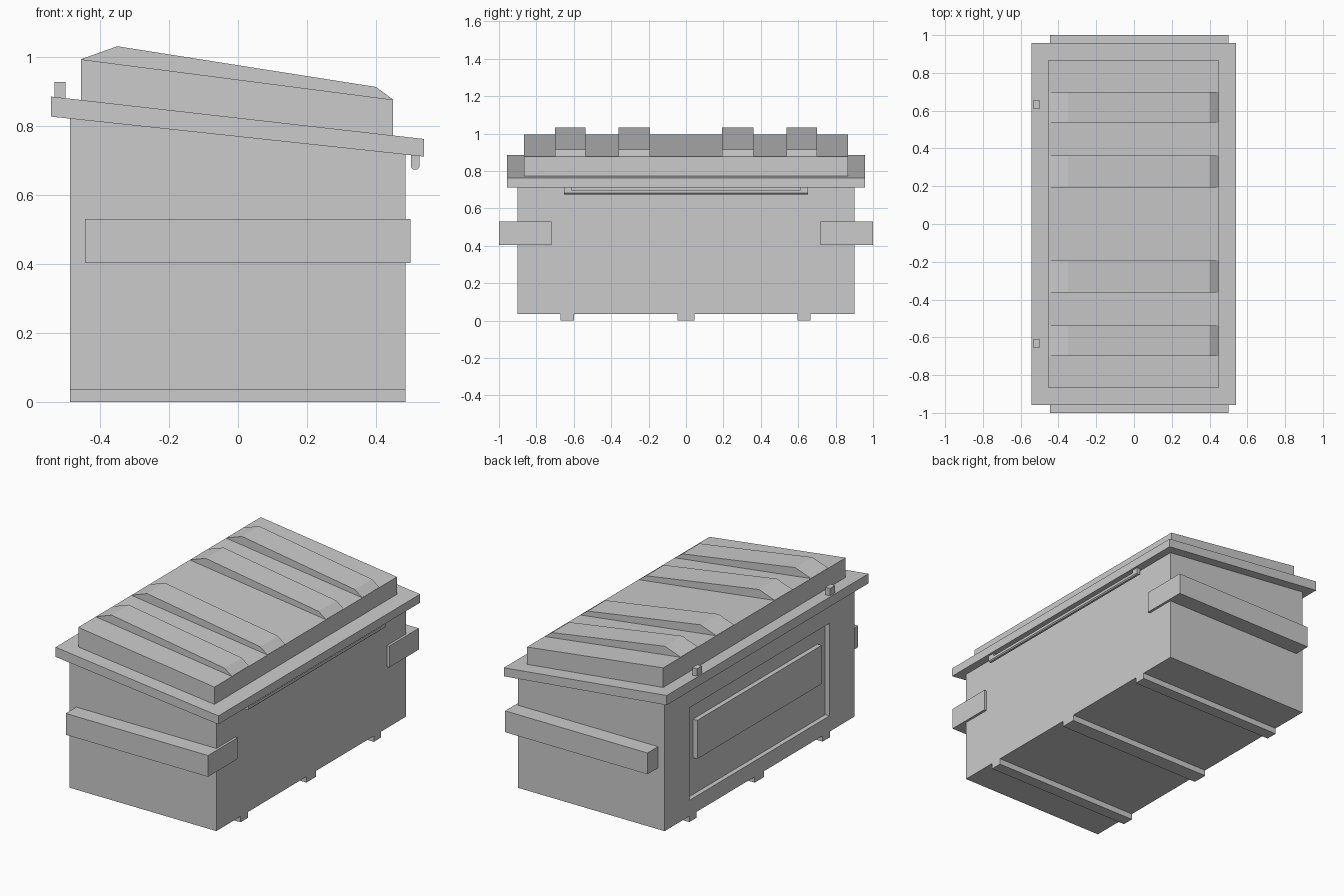
import bpy, bmesh

if "Cube" in bpy.data.objects:
    bpy.data.objects.remove(bpy.data.objects["Cube"])


def prism(name, profile, y0, y1):
    """Extrude an (x, z) profile from y0 to y1."""
    bm = bmesh.new()
    verts = [bm.verts.new((x, y0, z)) for x, z in profile]
    face = bm.faces.new(verts)
    ext = bmesh.ops.extrude_face_region(bm, geom=[face])
    moved = [g for g in ext["geom"] if isinstance(g, bmesh.types.BMVert)]
    bmesh.ops.translate(bm, verts=moved, vec=(0, y1 - y0, 0))
    bmesh.ops.recalc_face_normals(bm, faces=bm.faces)
    mesh = bpy.data.meshes.new(name)
    bm.to_mesh(mesh)
    bm.free()
    obj = bpy.data.objects.new(name, mesh)
    bpy.context.collection.objects.link(obj)
    return obj


def box(name, x0, x1, y0, y1, z0, z1):
    return prism(name, [(x0, z0), (x1, z0), (x1, z1), (x0, z1)], y0, y1)


# Bin body with sloped top
body = prism("bin_body", [(-0.488, 0.035), (0.486, 0.035), (0.486, 0.745), (-0.488, 0.85)], -0.9, 0.9)

# Recess in the rear wall with a flush raised panel inside it
cutter = box("recess_cutter", -0.6, -0.46, -0.664, 0.664, 0.13, 0.685)
cutter.hide_render = True
cutter.hide_set(True)
cut = body.modifiers.new("recess", 'BOOLEAN')
cut.operation = 'DIFFERENCE'
cut.solver = 'EXACT'
cut.object = cutter
bpy.context.view_layer.objects.active = body
bpy.ops.object.modifier_apply(modifier=cut.name)
bpy.data.objects.remove(cutter)
box("rear_panel", -0.488, -0.45, -0.59, 0.59, 0.35, 0.582)

# Skids under the floor
for i, (y, w) in enumerate([(-0.635, 0.07), (0, 0.09), (0.63, 0.07)]):
    box(f"skid_{i}", -0.488, 0.486, y - w / 2, y + w / 2, 0, 0.04)

# Sloped rim
prism("rim", [(-0.542, 0.828), (0.54, 0.712), (0.54, 0.763), (-0.542, 0.886)], -0.957, 0.957)

# Lid
prism("lid", [(-0.455, 0.86), (0.45, 0.755), (0.45, 0.877), (-0.455, 0.994)], -0.866, 0.866)

# Raised lid ribs, tapering at both ends
rib = [(-0.454, 0.985), (0.449, 0.868), (0.449, 0.878), (0.40, 0.914), (-0.35, 1.032), (-0.454, 0.995)]
for i, (y0, y1) in enumerate([(-0.70, -0.537), (-0.362, -0.193), (0.193, 0.362), (0.537, 0.70)]):
    prism(f"lid_rib_{i}", rib, y0, y1)

for side, s in (("front", -1), ("back", 1)):
    # Fork pocket along the side, with a plate wrapping onto the end wall
    box(f"{side}_fork_pocket", -0.444, 0.501, *sorted((s * 0.89, s * 1.0)), 0.403, 0.531)
    box(f"{side}_pocket_plate", 0.47, 0.501, *sorted((s * 0.72, s * 0.90)), 0.403, 0.531)
    # Hinge peg on the high edge of the rim
    box(f"{side}_hinge_peg", -0.532, -0.501, s * 0.632 - 0.024, s * 0.632 + 0.024, 0.86, 0.928)
    # Handle leg
    box(f"{side}_handle_leg", 0.502, 0.526, *sorted((s * 0.612, s * 0.653)), 0.69, 0.725)

# Handle bar hanging under the low edge of the rim, lower edges rounded
bar = [(0.502, 0.697), (0.502, 0.681), (0.508, 0.675), (0.520, 0.675), (0.526, 0.681), (0.526, 0.697)]
prism("handle_bar", bar, -0.653, 0.653)
